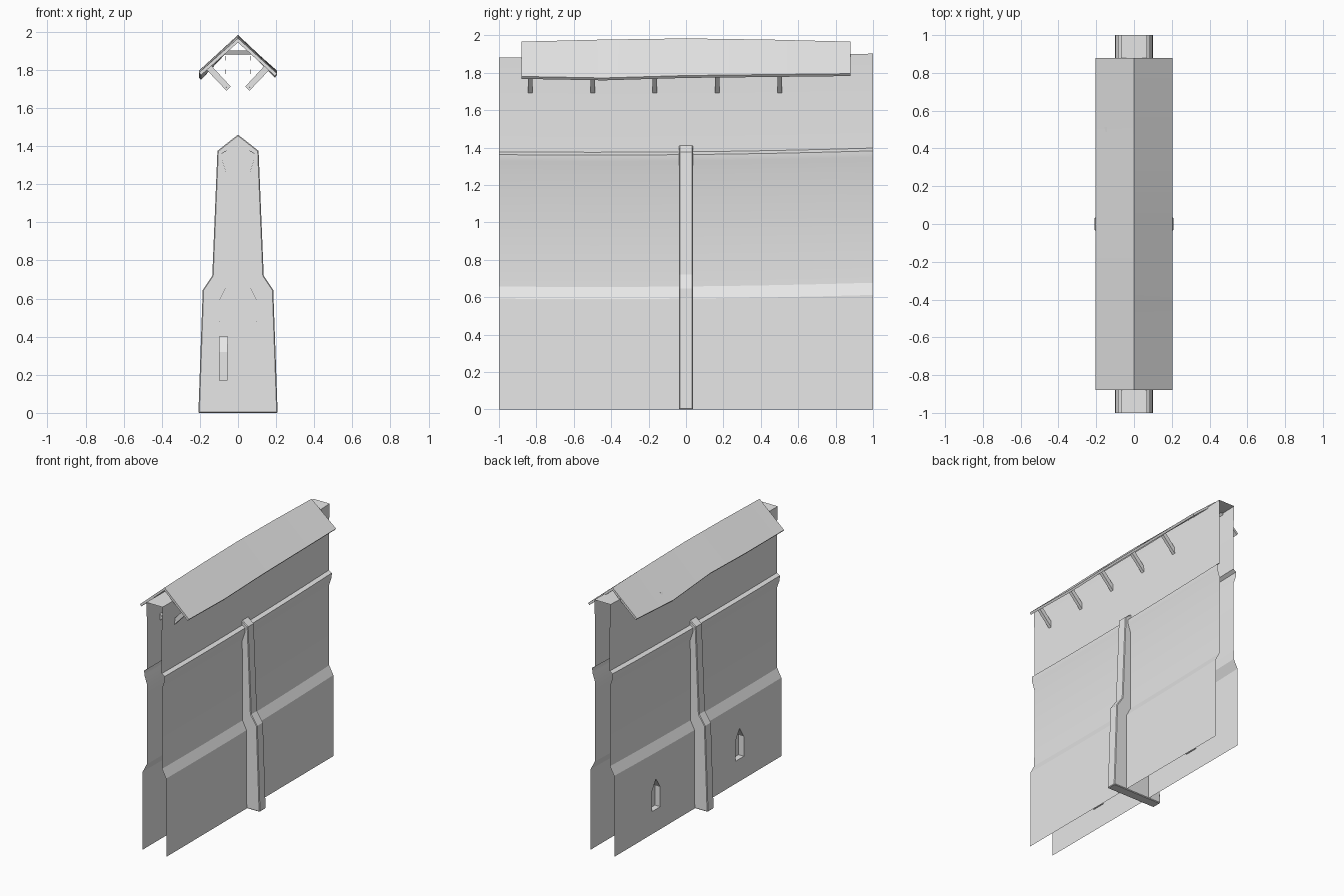
import bpy, bmesh, math
from mathutils import Vector

cube = bpy.data.objects.get("Cube")
if cube:
    bpy.data.objects.remove(cube, do_unlink=True)

stone = bpy.data.materials.new("light_grey")
stone.use_nodes = True
stone.diffuse_color = (0.8, 0.8, 0.8, 1)
for node in stone.node_tree.nodes:
    if node.type == "BSDF_PRINCIPLED":
        node.inputs["Base Color"].default_value = (0.8, 0.8, 0.8, 1)


def finish(bm, name, smooth=None):
    mesh = bpy.data.meshes.new(name)
    bm.to_mesh(mesh)
    bm.free()
    mesh.materials.append(stone)
    obj = bpy.data.objects.new(name, mesh)
    bpy.context.collection.objects.link(obj)
    if smooth:
        bpy.ops.object.select_all(action="DESELECT")
        obj.select_set(True)
        bpy.context.view_layer.objects.active = obj
        bpy.ops.object.shade_smooth_by_angle(angle=math.radians(smooth))
    return obj


def loft(bm, sections, closed=False):
    """Skin between equal cross-sections; closed loops also get end caps."""
    rows = [[bm.verts.new(p) for p in s] for s in sections]
    n = len(rows[0])
    for a, b in zip(rows, rows[1:]):
        for j in range(n if closed else n - 1):
            k = (j + 1) % n
            bm.faces.new((a[j], a[k], b[k], b[j]))
    if closed:
        bm.faces.new(rows[0])
        bm.faces.new(rows[-1])
        bmesh.ops.recalc_face_normals(bm, faces=bm.faces[:])


def prism(name, profile, y, half):
    bm = bmesh.new()
    loft(bm, [[(x, y + s * half, z) for x, z in profile] for s in (-1, 1)], True)
    return finish(bm, name)


# Hollow wall: stepped sheets on both sides joined by a narrow top
right_half = [(0.1, 0), (0.098, 0.6), (0.064, 0.665), (0.062, 1.27),
              (0.084, 1.335), (0.086, 1.37), (0.061, 1.385), (0.061, 1.7), (0.068, 1.89)]
outline = [(-x, z) for x, z in right_half] + right_half[::-1]


def settle(y, z):
    return z + min(1, z / 0.6) * (0.01 * y + 0.01 * y * y - 0.008)


bm = bmesh.new()
stations = [i / 4 - 1 for i in range(9)]
loft(bm, [[(x, y, settle(y, z)) for x, z in outline] for y in stations])

# Two pointed niches sunk into one side of the lower wall
sill, spring, apex, half = 0.17, 0.32, 0.4, 0.05
steep = (apex - spring) / half


def lower_panel():
    return [f for f in bm.faces if f.calc_center_median().x < -0.09
            and f.calc_center_median().z < 0.6]


for yc in (-0.5, 0.5):
    planes = [((0, yc, sill), (0, 0, 1)),
              ((0, yc - half, 0), (0, 1, 0)), ((0, yc + half, 0), (0, 1, 0)),
              ((0, yc, apex), (0, steep, 1)), ((0, yc, apex), (0, -steep, 1))]
    for point, normal in planes:
        faces = lower_panel()
        geom = list({e for f in faces for e in f.edges} | {v for f in faces for v in f.verts}) + faces
        bmesh.ops.bisect_plane(bm, geom=geom, dist=1e-5, plane_co=point,
                               plane_no=Vector(normal).normalized())
    niche = []
    for f in lower_panel():
        c = f.calc_center_median()
        off = abs(c.y - yc)
        if off < half and sill < c.z < apex - steep * off:
            niche.append(f)
    result = bmesh.ops.extrude_face_region(bm, geom=niche)
    moved = [g for g in result["geom"] if isinstance(g, bmesh.types.BMVert)]
    bmesh.ops.translate(bm, verts=moved, vec=(0.045, 0, 0))
    leftover = [f for f in niche if f.is_valid]
    if leftover:
        bmesh.ops.delete(bm, geom=leftover, context="FACES")
finish(bm, "wall", 25)

# Buttress slab passing through the middle of the wall
side = [(0.208, 0), (0.185, 0.645), (0.135, 0.72), (0.108, 1.375)]
buttress = prism("buttress", [(-x, z) for x, z in side] + [(0, 1.46)] + side[::-1], 0, 0.038)
bevel = buttress.modifiers.new("worn_edges", "BEVEL")
bevel.width = 0.005
bevel.segments = 1
bevel.limit_method = "ANGLE"
bevel.angle_limit = math.radians(60)

# Sagging gabled roof with uneven eaves
thick = 0.016
sections = []
for y, left, ridge, right in ((-0.88, 1.785, 1.966, 1.78), (-0.44, 1.785, 1.977, 1.772),
                              (0, 1.795, 1.983, 1.785), (0.44, 1.76, 1.977, 1.79),
                              (0.88, 1.785, 1.966, 1.795)):
    sections.append([(-0.205, y, left), (0, y, ridge), (0.205, y, right),
                     (0.194, y, right - 0.013), (0, y, ridge - thick * 1.4),
                     (-0.194, y, left - 0.013)])
bm = bmesh.new()
loft(bm, sections, True)
finish(bm, "roof", 30)

# Diagonal roof brackets along both sides
strut = [(0.038, 1.712), (0.06, 1.69), (0.165, 1.8), (0.143, 1.825)]
for i in range(5):
    for label, s in (("left", 1), ("right", -1)):
        prism(f"{label}_bracket_{i + 1}", [(s * x, z) for x, z in strut], -0.833 + i / 3, 0.012)
